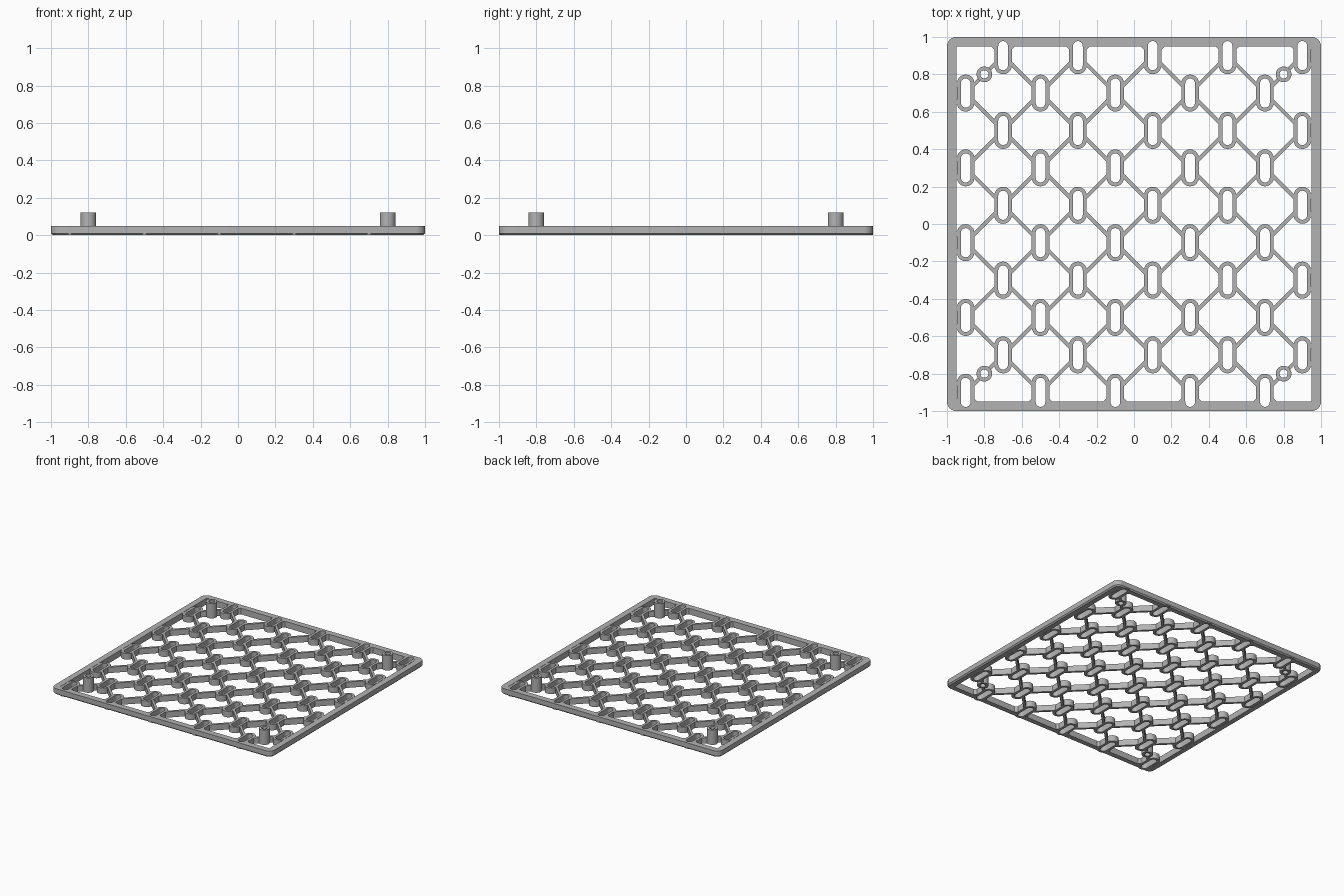
import bpy, bmesh, math

if "Cube" in bpy.data.objects:
    bpy.data.objects.remove(bpy.data.objects["Cube"])

grey = bpy.data.materials.new("plain grey")
grey.use_nodes = True
grey.diffuse_color = (0.45, 0.45, 0.45, 1)
grey.node_tree.nodes["Principled BSDF"].inputs["Base Color"].default_value = (0.45, 0.45, 0.45, 1)

HEIGHT = 0.05
RIM = 0.95            # inner edge of the frame
LINK_R, SLOT_R = 0.047, 0.026
STRAIGHT = 0.052      # half length of the straight part of a link
STRUT_W = 0.02
STEP = 0.2
sites = [(-0.9 + STEP * i, -0.9 + STEP * j)
         for j in range(10) for i in range(10) if (i + j) % 2 == 0]


def arc(cx, cy, r, start, end, n):
    """Points along an arc, angles in degrees."""
    angles = [math.radians(start + (end - start) * k / n) for k in range(n + 1)]
    return [(cx + r * math.cos(a), cy + r * math.sin(a)) for a in angles]


def stadium(cx, cy, r):
    return (arc(cx, cy + STRAIGHT, r, 0, 180, 10)
            + arc(cx, cy - STRAIGHT, r, 180, 360, 10))


def rounded_square(half, r):
    c = half - r
    pts = []
    for k, (sx, sy) in enumerate([(1, 1), (-1, 1), (-1, -1), (1, -1)]):
        pts += arc(sx * c, sy * c, r, 90 * k, 90 * k + 90, 6)
    return pts


def add_solid(bm, walls):
    """Each wall is a list of (outline, z) levels; the ends are capped."""
    bottom, top = [], []
    for levels in walls:
        rings = [[bm.verts.new((x, y, z)) for x, y in pts] for pts, z in levels]
        n = len(rings[0])
        for low, high in zip(rings, rings[1:]):
            for k in range(n):
                m = (k + 1) % n
                bm.faces.new((low[k], low[m], high[m], high[k]))
        for ring, cap in ((rings[0], bottom), (rings[-1], top)):
            cap += [bm.edges.get((ring[k], ring[(k + 1) % n])) for k in range(n)]
    for cap, direction in ((bottom, -1), (top, 1)):
        bmesh.ops.triangle_fill(bm, edges=cap, use_beauty=True, normal=(0, 0, direction))


def finish(bm, name):
    bmesh.ops.recalc_face_normals(bm, faces=bm.faces)
    mesh = bpy.data.meshes.new(name)
    bm.to_mesh(mesh)
    bm.free()
    mesh.materials.append(grey)
    obj = bpy.data.objects.new(name, mesh)
    bpy.context.collection.objects.link(obj)
    bpy.ops.object.select_all(action="DESELECT")
    obj.select_set(True)
    bpy.context.view_layer.objects.active = obj
    bpy.ops.object.shade_smooth_by_angle(angle=math.radians(35))


# Frame: rounded outside, chamfered underneath, notched where slots cut in
inner = [(-RIM, RIM), (-RIM, -RIM)]
for x, y in sites:
    if y < -0.8:
        inner += [(x - SLOT_R, -RIM)] + arc(x, y - STRAIGHT, SLOT_R, 180, 360, 10)[1:-1] + [(x + SLOT_R, -RIM)]
inner += [(RIM, -RIM), (RIM, RIM)]
for x, y in reversed(sites):
    if y > 0.8:
        inner += [(x + SLOT_R, RIM)] + arc(x, y + STRAIGHT, SLOT_R, 0, 180, 10)[1:-1] + [(x - SLOT_R, RIM)]
bm = bmesh.new()
outer = rounded_square(1, 0.05)
add_solid(bm, [[(rounded_square(0.99, 0.04), 0), (outer, 0.01), (outer, HEIGHT)],
               [(inner, 0), (inner, HEIGHT)]])
finish(bm, "frame")

# Slotted links on a staggered grid
bm = bmesh.new()
for x, y in sites:
    add_solid(bm, [[(stadium(x, y, r), 0.0005), (stadium(x, y, r), HEIGHT - 0.0005)]
                   for r in (LINK_R, SLOT_R)])
finish(bm, "slotted_links")

# Diagonal struts between links, with short stubs running into the frame
bm = bmesh.new()
w = STRUT_W / 2 * math.sqrt(0.5)
for x, y in sites:
    for sx in (-1, 1):
        for sy in (-1, 1):
            edge = max(abs(x + sx * STEP), abs(y + sy * STEP)) > 1
            if not edge and sy < 0:
                continue
            a, b = 0.036, (0.075 if edge else STEP - 0.036)
            pts = [(x + sx * (t + s * w), y + sy * (t - s * w))
                   for t, s in ((a, 1), (b, 1), (b, -1), (a, -1))]
            if not edge and abs(abs(x + sx * 0.1) - 0.8) < 0.01 and abs(abs(y + sy * 0.1) - 0.8) < 0.01:
                # Split around the hollow post standing on this strut
                for p, q in ((a, 0.078), (0.122, b)):
                    half = [(x + sx * (t + s * w), y + sy * (t - s * w))
                            for t, s in ((p, 1), (q, 1), (q, -1), (p, -1))]
                    add_solid(bm, [[(half, 0.001), (half, HEIGHT - 0.001)]])
            else:
                add_solid(bm, [[(pts, 0.001), (pts, HEIGHT - 0.001)]])
finish(bm, "diagonal_struts")

# Hollow posts near the corners
bm = bmesh.new()
for x in (-0.8, 0.8):
    for y in (-0.8, 0.8):
        add_solid(bm, [[(arc(x, y, r, 0, 345, 23), 0), (arc(x, y, r, 0, 345, 23), 0.122)]
                       for r in (0.042, 0.022)])
finish(bm, "corner_posts")
